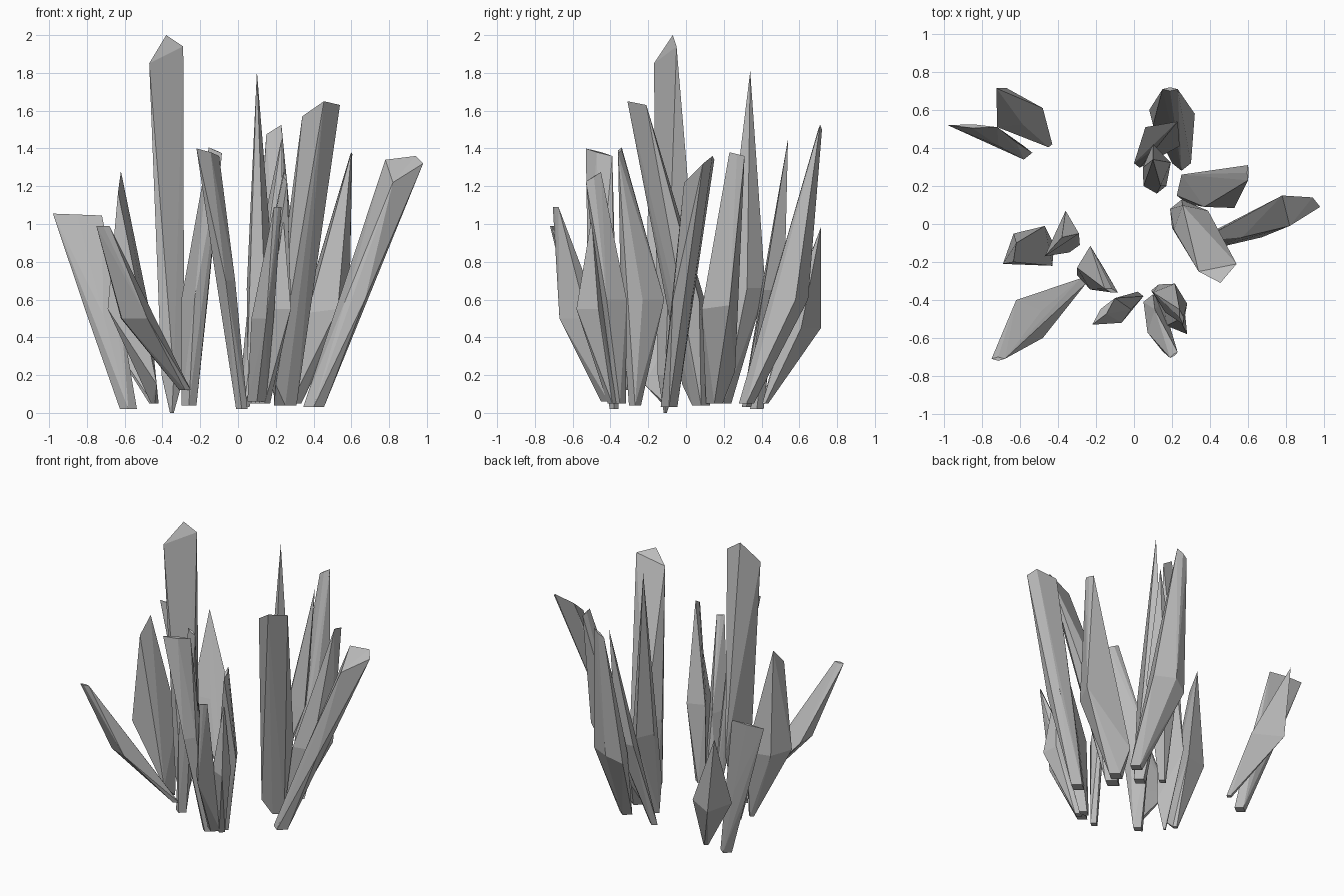
import bpy, bmesh
from mathutils import Vector

# remove the default cube only
cube = bpy.data.objects.get("Cube")
if cube:
    bpy.data.objects.remove(cube, do_unlink=True)

# single stone colour
stone = bpy.data.materials.new("grey_crystal")
stone.use_nodes = True
stone.diffuse_color = (0.5, 0.5, 0.5, 1)
stone.node_tree.nodes["Principled BSDF"].inputs["Base Color"].default_value = (0.5, 0.5, 0.5, 1)


def section(centre, half, thickness):
    """Four-point diamond: a long diagonal and a level one across it."""
    c, h = Vector(centre), Vector(half)
    across = Vector((-h.y, h.x, 0))
    if across.length > 0:
        across = across.normalized() * thickness
    return [c + h, c - h, c + across, c - across]


def crystal(name, foot, foot_size, waist, waist_half, waist_thick,
            tip, tip_half=(0, 0, 0), tip_thick=0.0, corners=()):
    """Faceted shard: narrow foot, wider waist, pointed or chisel tip."""
    points = section(foot, (foot_size, 0, 0), foot_size * 0.8)
    points += section(waist, waist_half, waist_thick)
    points += section(tip, tip_half, tip_thick)
    points += [Vector(c) for c in corners]
    bm = bmesh.new()
    for p in points:
        bm.verts.new(p)
    bmesh.ops.remove_doubles(bm, verts=bm.verts[:], dist=0.001)
    bmesh.ops.convex_hull(bm, input=bm.verts[:])
    loose = [v for v in bm.verts if not v.link_faces]
    bmesh.ops.delete(bm, geom=loose, context='VERTS')
    bmesh.ops.recalc_face_normals(bm, faces=bm.faces[:])
    mesh = bpy.data.meshes.new(name)
    bm.to_mesh(mesh)
    bm.free()
    mesh.materials.append(stone)
    obj = bpy.data.objects.new(name, mesh)
    bpy.context.collection.objects.link(obj)


# right-hand group
crystal("tallest_crystal", foot=(-.35, -.11, 0), foot_size=.01,
        waist=(-.345, -.12, .2), waist_half=(.06, .01, 0), waist_thick=.03,
        tip=(-.38, -.11, 1.895), tip_half=(.09, .06, .045),
        corners=[(-.38, -.07, 2), (-.36, .07, .52)])
crystal("right_pointed_crystal", foot=(-.44, -.11, .05), foot_size=.02,
        waist=(-.58, -.11, .55), waist_half=(.11, .1, 0), waist_thick=.08,
        tip=(-.62, -.1, 1.28),
        corners=[(-.43, -.22, .15), (-.635, -.2, 1.17)])
crystal("right_front_leaning_crystal", foot=(-.28, -.31, .12), foot_size=.03,
        waist=(-.55, -.5, .5), waist_half=(.07, -.1, 0), waist_thick=.08,
        tip=(-.715, -.71, .99), tip_half=(.035, 0, 0), tip_thick=.01)
crystal("right_back_flat_crystal", foot=(-.58, .375, .02), foot_size=.045,
        waist=(-.71, .44, .52), waist_half=(.09, -.01, 0), waist_thick=.03,
        tip=(-.85, .515, 1.05), tip_half=(.13, -.005, -.005), tip_thick=.01)
crystal("right_back_broad_crystal", foot=(-.45, .42, .05), foot_size=.02,
        waist=(-.6, .56, .45), waist_half=(.12, .05, 0), waist_thick=.04,
        tip=(-.725, .715, .985), corners=[(-.67, .715, .45)])

# front group
crystal("front_leaning_crystal", foot=(.02, -.38, .02), foot_size=.03,
        waist=(-.065, -.45, .7), waist_half=(0, .07, 0), waist_thick=.05,
        tip=(-.16, -.46, 1.38), tip_half=(.06, .07, -.02), tip_thick=.02)
crystal("front_inner_crystal", foot=(-.26, -.27, .04), foot_size=.04,
        waist=(-.23, -.23, .6), waist_half=(0, .115, 0), waist_thick=.07,
        tip=(-.12, -.35, 1.39), tip_half=(.035, -.01, -.015), tip_thick=.01)
crystal("front_short_crystal", foot=(.1, -.41, .06), foot_size=.05,
        waist=(.13, -.56, .5), waist_half=(.02, -.11, 0), waist_thick=.06,
        tip=(.21, -.69, 1.09), tip_half=(.02, .015, 0), tip_thick=.005)
crystal("front_outer_crystal", foot=(.13, -.35, .05), foot_size=.04,
        waist=(.19, -.39, .6), waist_half=(.09, -.03, 0), waist_thick=.08,
        tip=(.25, -.49, 1.25), tip_half=(-.01, .04, .025), tip_thick=.01)
crystal("front_small_crystal", foot=(.14, -.39, .05), foot_size=.03,
        waist=(.22, -.5, .55), waist_half=(.06, -.08, 0), waist_thick=.06,
        tip=(.24, -.5, 1.03))

# left-hand group
crystal("left_large_crystal", foot=(.25, .08, .04), foot_size=.06,
        waist=(.3, .02, .6), waist_half=(.09, .05, 0), waist_thick=.09,
        tip=(.44, -.23, 1.6), tip_half=(.1, .02, .03),
        corners=[(.455, -.31, 1.65), (.2, -.02, .15)])
crystal("left_leaning_crystal", foot=(.4, -.09, .03), foot_size=.055,
        waist=(.61, -.02, .6), waist_half=(.04, .05, 0), waist_thick=.08,
        tip=(.9, .04, 1.27), tip_half=(.08, .05, .05),
        corners=[(.94, .14, 1.36), (.78, .15, 1.34)])
crystal("left_back_crystal", foot=(.28, .15, .05), foot_size=.055,
        waist=(.48, .16, .55), waist_half=(.11, .07, .02), waist_thick=.09,
        tip=(.6, .27, 1.37), tip_half=(0, .04, -.01), tip_thick=.005,
        corners=[(.25, .26, .22)])

# back group
crystal("back_needle_crystal", foot=(.12, .2, .05), foot_size=.05,
        waist=(.12, .31, .66), waist_half=(-.02, .11, 0), waist_thick=.075,
        tip=(.1, .34, 1.81), corners=[(.05, .2, .3)])
crystal("back_outer_crystal", foot=(.25, .32, .05), foot_size=.05,
        waist=(.21, .55, .6), waist_half=(.11, .03, 0), waist_thick=.1,
        tip=(.19, .71, 1.5), tip_half=(.04, 0, .025), tip_thick=.01,
        corners=[(.08, .6, .55)])
crystal("back_inner_crystal", foot=(.03, .32, .03), foot_size=.03,
        waist=(.15, .46, .65), waist_half=(.09, -.05, 0), waist_thick=.07,
        tip=(.23, .54, 1.45))
